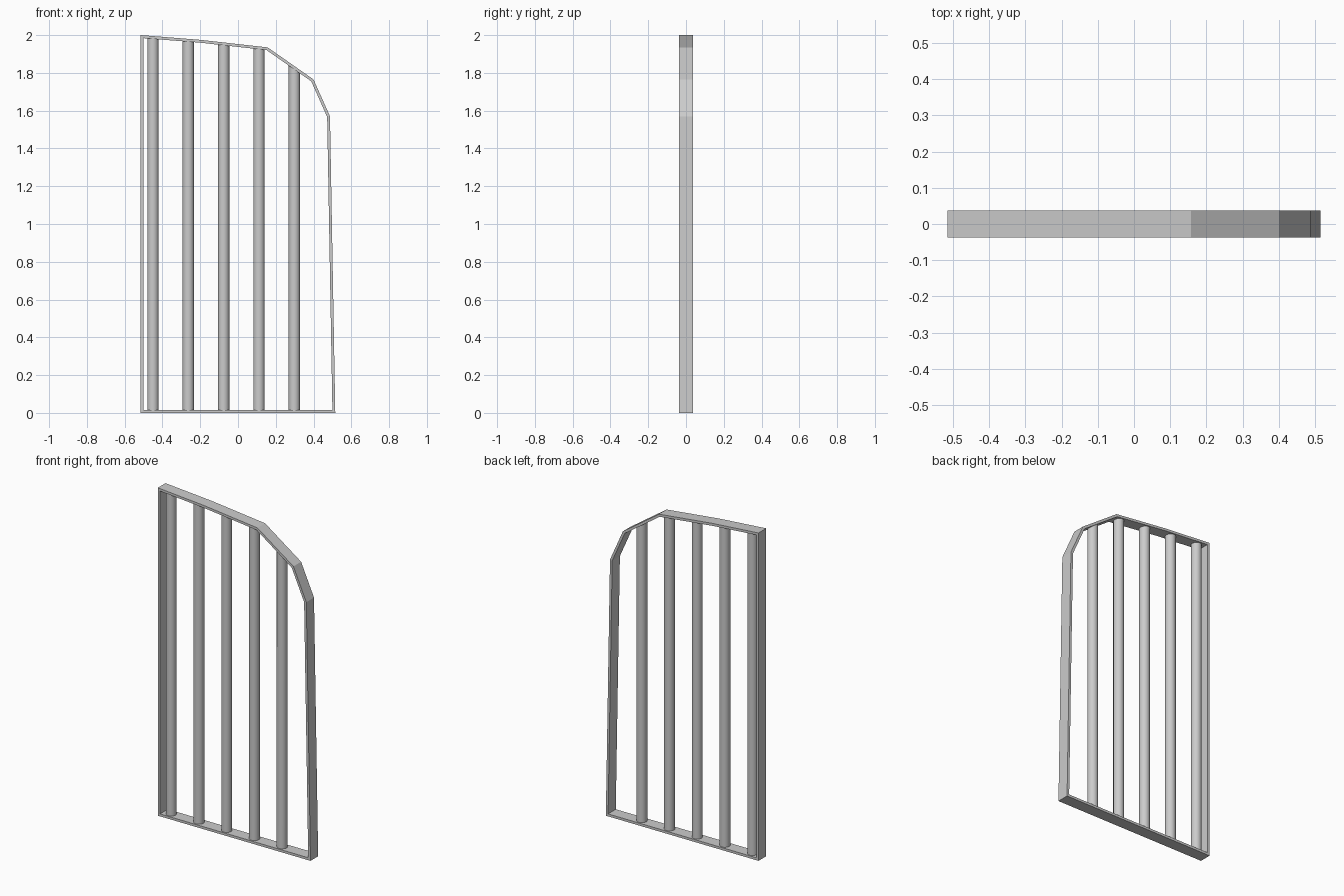
import bpy, bmesh, math
from mathutils import Vector

if "Cube" in bpy.data.objects:
    bpy.data.objects.remove(bpy.data.objects["Cube"])

DEPTH, WALL, RADIUS, SIDES = 0.037, 0.015, 0.03, 32
# Gate outline in x, z, counter-clockwise seen from the front
OUTLINE = [Vector(p) for p in [(-0.515, 0), (0.515, 0), (0.487, 1.57), (0.4, 1.765),
                               (0.157, 1.935), (-0.2, 1.975), (-0.515, 2.0)]]


def make_object(name, bm):
    bmesh.ops.recalc_face_normals(bm, faces=bm.faces)
    mesh = bpy.data.meshes.new(name)
    bm.to_mesh(mesh)
    bm.free()
    obj = bpy.data.objects.new(name, mesh)
    bpy.context.collection.objects.link(obj)
    return obj


def inset(points, d):
    """Mitred inward offset of a closed profile."""
    out = []
    for i, p in enumerate(points):
        a = (p - points[i - 1]).normalized()
        b = (points[(i + 1) % len(points)] - p).normalized()
        na, nb = Vector((-a.y, a.x)), Vector((-b.y, b.x))
        out.append(p + (na + nb) * d / (1 + na.dot(nb)))
    return out


def roof(x):
    """Height of the middle of the top rail at x."""
    mid = inset(OUTLINE, WALL * 0.6)
    for a, b in zip(mid[2:], mid[3:]):
        if b.x <= x <= a.x:
            return a.y + (b.y - a.y) * (x - a.x) / (b.x - a.x)


# Frame: rectangular strip following the outline
bm = bmesh.new()
inner = inset(OUTLINE, WALL)
rings = [[bm.verts.new((p.x, y, p.y)) for p in pts]
         for pts, y in ((OUTLINE, -DEPTH), (OUTLINE, DEPTH), (inner, DEPTH), (inner, -DEPTH))]
n = len(OUTLINE)
for k in range(4):
    r, s = rings[k], rings[(k + 1) % 4]
    for i in range(n):
        j = (i + 1) % n
        bm.faces.new((r[i], r[j], s[j], s[i]))
make_object("gate_frame", bm)

# Bars: round rods trimmed to the slope of the top rail
for i in range(5):
    cx = -0.45 + i * 0.187
    bm = bmesh.new()
    low, high = [], []
    for k in range(SIDES):
        t = 2 * math.pi * k / SIDES
        x, y = cx + RADIUS * math.cos(t), RADIUS * math.sin(t)
        low.append(bm.verts.new((x, y, WALL * 0.5)))
        high.append(bm.verts.new((x, y, roof(x))))
    for k in range(SIDES):
        j = (k + 1) % SIDES
        bm.faces.new((low[k], low[j], high[j], high[k]))
    bm.faces.new(low)
    bm.faces.new(high)
    bar = make_object(f"vertical_bar_{i + 1}", bm)
    bpy.ops.object.select_all(action='DESELECT')
    bar.select_set(True)
    bpy.context.view_layer.objects.active = bar
    bpy.ops.object.shade_smooth_by_angle(angle=math.radians(30))
